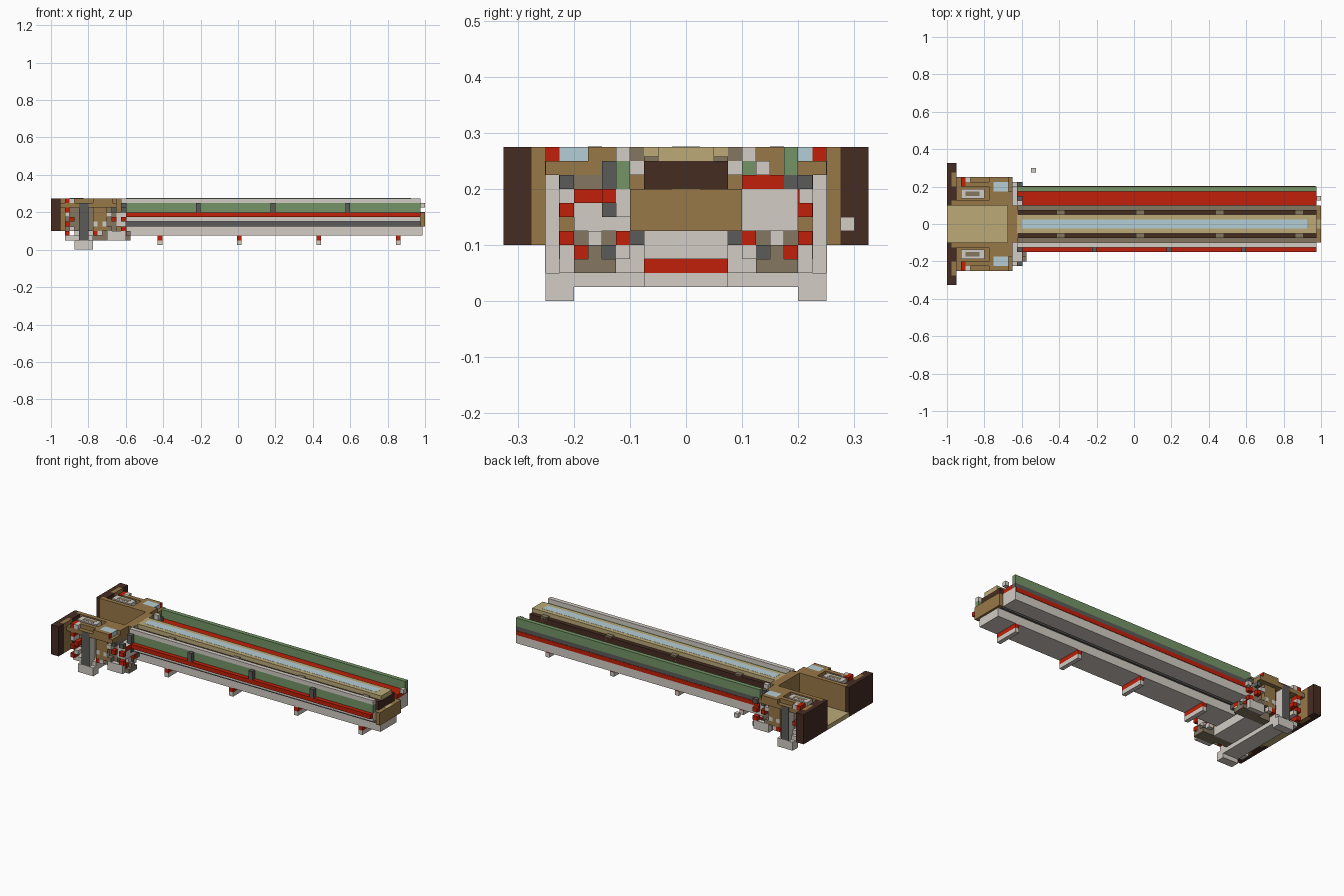
import bpy
import bmesh

cube = bpy.data.objects.get("Cube")
if cube:
    bpy.data.objects.remove(cube, do_unlink=True)

U = 0.025  # all sizes below are in blocks of this size


def material(name, code):
    def lin(c):
        c /= 255
        return c / 12.92 if c < 0.04 else ((c + 0.055) / 1.055) ** 2.4
    rgba = [lin(c) for c in bytes.fromhex(code)] + [1]
    m = bpy.data.materials.new(name)
    m.use_nodes = True
    m.diffuse_color = rgba
    m.node_tree.nodes["Principled BSDF"].inputs["Base Color"].default_value = rgba
    return m


GREY = material("light_grey", "D2CCC4")
DARK = material("dark_grey", "5B5C59")
RED = material("red", "C02008")
GREEN = material("muted_green", "749466")
TAN = material("tan", "BCAA78")
BROWN = material("brown", "987848")
UMBER = material("dark_brown", "462C22")
TAUPE = material("taupe", "857761")
BLUE = material("pale_blue", "B4CED6")


def box(name, mat, x, y, z):
    """Block between pairs of limits."""
    bm = bmesh.new()
    bmesh.ops.create_cube(bm, size=1)
    for v in bm.verts:
        v.co = [U * (r[0] if c < 0 else r[1]) for c, r in zip(v.co, (x, y, z))]
    mesh = bpy.data.meshes.new(name)
    mesh.materials.append(mat)
    bm.to_mesh(mesh)
    bm.free()
    obj = bpy.data.objects.new(name, mesh)
    bpy.context.collection.objects.link(obj)


def pair(name, mat, x, y, z):
    """Same block on the front (-y) and back (+y) side."""
    box(name + "_back", mat, x, y, z)
    box(name + "_front", mat, x, (-y[1], -y[0]), z)


# Long central beam
RUN = (-25, 39)
box("beam_base", GREY, (-25, 39.5), (-3, 3), (3, 5))
box("beam_web", DARK, RUN, (-3.5, 3.5), (5, 6))
box("beam_body", GREY, RUN, (-4, 4), (6, 7))
box("beam_ledge", TAUPE, RUN, (-4, 4), (7, 8))
box("deck_core", UMBER, RUN, (-3, 3), (8, 10))
box("deck_top", TAN, RUN, (-2, 2), (10, 11))
box("deck_light_strip", BLUE, (-24, 37), (-1, 1), (11, 11.03))
box("end_block", BROWN, (39, 40), (-4, 4), (5, 8))
box("end_block_cap", TAN, (39, 40), (-1, 1), (8, 8.03))

# Front rail
box("front_rail_shelf", GREY, RUN, (-5, -4), (6, 8))
box("front_rail_stripe", RED, RUN, (-6, -5), (7, 8))
box("front_rail_wall", GREEN, RUN, (-5, -4), (8, 10))
box("front_rail_cap", GREY, RUN, (-5, -4), (10, 11))
for x in (-9, 7, 23):
    box("front_rail_bracket", DARK, (x, x + 1), (-6, -5), (8, 10))

# Back rail
box("back_shelf", GREY, RUN, (4, 8), (5, 8))
box("back_shelf_stripe", RED, (-25, 38.8), (8, 8.1), (7, 8))
box("back_shelf_top", RED, RUN, (4, 7), (8, 9))
box("back_rail_foot", DARK, RUN, (7, 8), (8, 9))
box("back_rail_wall", GREEN, RUN, (7, 8), (9, 11))
box("back_rail_stop", GREY, (39, 40), (5, 6), (9, 10))

# Cross feet and deck clips
for i in range(4):
    x = -17.2 + 17 * i
    box("cross_foot", GREY, (x, x + 1), (-3, 3), (1, 2))
    box("cross_foot_pad", RED, (x, x + 1), (-3, 3), (2, 3))
    pair("deck_clip", TAUPE, (x + .7, x + 2.3), (2, 3), (9, 10.3))

# Open head: floor, cross wall and frame below
box("head_floor", TAN, (-40, -27), (-4, 4), (4, 5))
box("head_cross_wall", BROWN, (-27, -25), (-4, 4), (4, 11))
box("cross_wall_trim", TAN, (-25, -24.8), (-3, 3), (10, 11))
pair("cross_wall_trim_end", TAUPE, (-25, -24.8), (3, 4), (10, 11))
pair("cross_wall_block", GREY, (-25, -24.8), (3, 4), (9, 10))
box("head_frame", GREY, (-35, -26), (-5, 5), (2, 4))
box("head_underbeam", GREY, (-35, -31), (-9, 9), (1, 2))
box("head_red_bar", RED, (-36, -35), (-7, 7), (2, 3))

# End plates
pair("end_plate", UMBER, (-40, -39), (4, 13), (4, 11))
pair("end_plate_outer", UMBER, (-39, -38), (11, 13), (4, 11))
pair("end_plate_inset", BROWN, (-39, -38), (8, 11), (4, 11))
pair("end_plate_inner", UMBER, (-39, -38), (5, 8), (4, 11))

# Side housings
pair("housing_inner_wall", BROWN, (-39, -26), (4, 5), (4, 11))
pair("housing_core", TAUPE, (-37, -26), (5, 8), (4, 9))
pair("housing_lower", TAUPE, (-31, -25), (5, 7), (2, 4))
pair("housing_roof", BROWN, (-38, -31), (5, 10), (9, 10))
pair("roof_plate", GREY, (-37, -32), (5.5, 7.5), (10, 11))
pair("roof_slot", TAUPE, (-36, -33), (6, 7), (11, 11.03))
pair("roof_edge", BROWN, (-36, -31), (8, 9), (10, 11))
pair("turret", BROWN, (-31, -26), (5, 10), (9, 10))
pair("turret_top", BROWN, (-31, -26), (5, 7), (10, 11))
pair("turret_rim", BROWN, (-31, -30), (7, 10), (10, 11))
pair("turret_edge", BROWN, (-30, -27), (9, 10), (10, 11))
pair("turret_side", BROWN, (-31, -28), (8, 9), (4, 9))
pair("turret_light", BLUE, (-30, -26.8), (7, 9), (10, 11))
pair("turret_corner", RED, (-27, -26.8), (9, 10), (10, 11))
pair("side_post", GREY, (-34, -32), (8, 10), (1, 9))
pair("side_post_face", DARK, (-34, -32), (10, 10.05), (2, 10))
pair("leg", GREY, (-35, -31), (8, 10), (0, 2))
pair("side_shoe", GREY, (-37, -31), (7, 9), (2, 3))
pair("face_plate", GREY, (-26, -24), (4, 8), (5, 8))
pair("lower_bracket", TAUPE, (-28, -23), (5, 8), (2, 3))
pair("lower_bracket_side", TAUPE, (-27, -23), (6, 7), (3, 4))
pair("lower_bracket_end", GREY, (-28, -24), (8, 9), (2, 4))
box("face_band", RED, (-24, -23.8), (-8, -5), (7, 8))

# Small coloured blocks on the inner face: colour, y, z
for mat, y, z in ((RED, 4, 4), (DARK, 5, 3), (RED, 7, 3), (GREY, 6, 4),
                  (RED, 8, 4), (RED, 8, 6), (DARK, 8, 8), (GREY, 4, 10),
                  (DARK, 5, 9), (DARK, 5, 8), (GREEN, 4, 9), (DARK, 5, 6),
                  (DARK, 3, 4), (GREY, 4, 3)):
    pair("face_block", mat, (-25, -23.8), (y, y + 1), (z, z + 1))

# Small coloured blocks on the outer sides: colour, x, z
for mat, x, z in ((RED, -37, 10), (GREY, -36, 10), (RED, -37, 8), (GREY, -37, 7),
                  (RED, -36, 6), (RED, -37, 5), (GREY, -36, 4), (RED, -37, 3),
                  (GREY, -31, 5), (RED, -31, 3), (GREY, -30, 3), (GREY, -28, 7),
                  (GREY, -29, 5), (RED, -27, 6), (TAUPE, -28, 4), (DARK, -27, 8)):
    pair("side_block", mat, (x, x + 1), (8, 10 if x < -34 else 9.05), (z, z + 1))

# Detached block beside the head
box("loose_block", GREY, (-22, -21), (11, 12), (5, 6))
